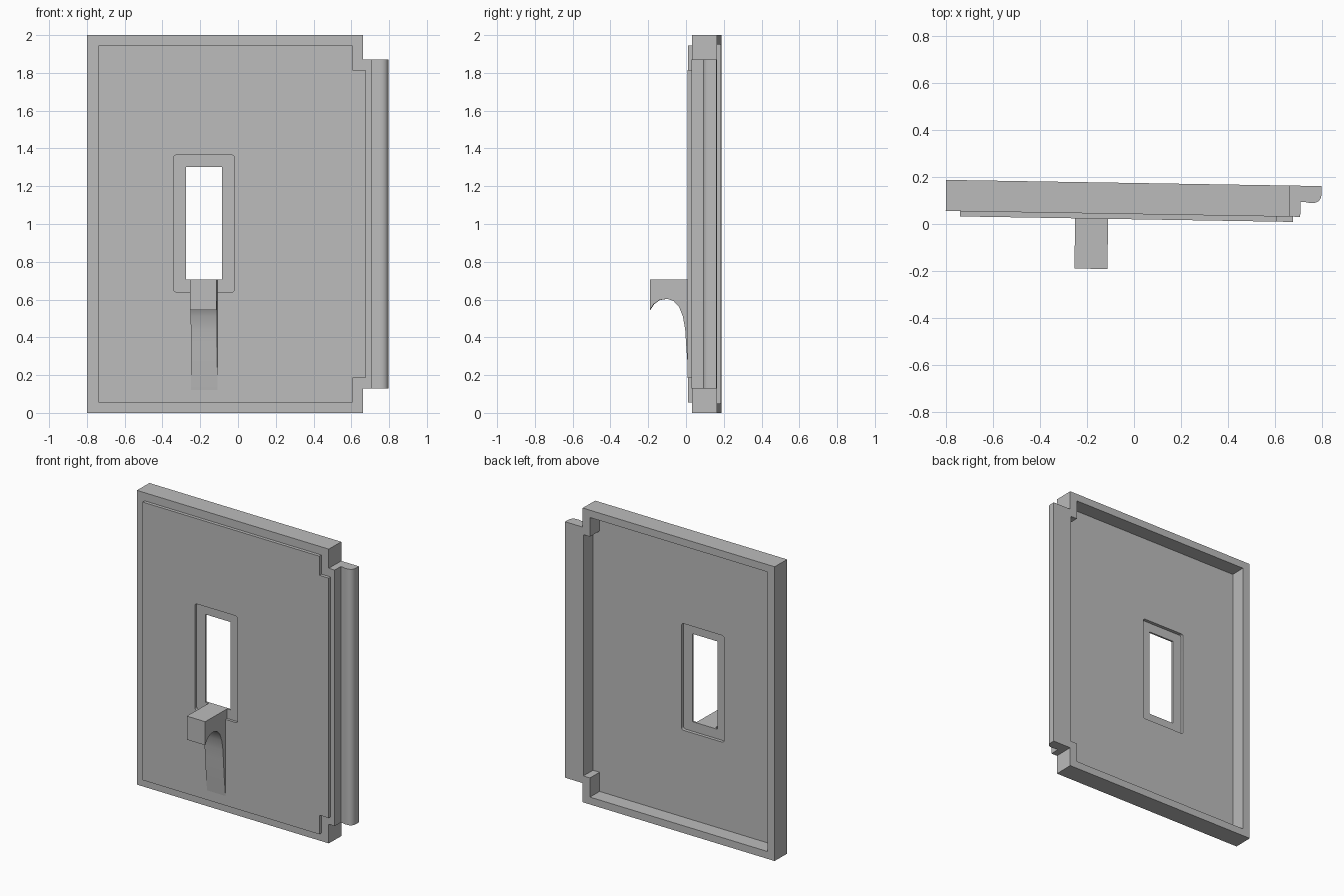
import bpy, bmesh, math
from mathutils import Matrix

if "Cube" in bpy.data.objects:
    bpy.data.objects.remove(bpy.data.objects["Cube"])

TILT = Matrix.Rotation(-0.0165, 4, 'Z')   # the panel is turned slightly

grey = bpy.data.materials.new("light grey")
grey.use_nodes = True
grey.diffuse_color = (0.5, 0.5, 0.5, 1)
grey.node_tree.nodes["Principled BSDF"].inputs["Base Color"].default_value = (0.5, 0.5, 0.5, 1)


def prism(name, points, place, lo, hi):
    """Extrude a 2D outline between lo and hi; place maps (a, b, depth) to xyz."""
    bm = bmesh.new()
    rings = [[bm.verts.new(place(a, b, d)) for a, b in points] for d in (lo, hi)]
    bm.faces.new(rings[0])
    bm.faces.new(rings[1][::-1])
    n = len(points)
    for i in range(n):
        j = (i + 1) % n
        bm.faces.new((rings[0][i], rings[1][i], rings[1][j], rings[0][j]))
    bmesh.ops.recalc_face_normals(bm, faces=bm.faces)
    mesh = bpy.data.meshes.new(name)
    bm.to_mesh(mesh)
    bm.free()
    mesh.materials.append(grey)
    obj = bpy.data.objects.new(name, mesh)
    bpy.context.collection.objects.link(obj)
    return obj


def facing(x, z, y):
    return (x, y, z)


def upright(x, y, z):
    return (x, y, z)


def sideways(y, z, x):
    return (x, y, z)


def stepped(x0, x1, x2, z0, z1):
    """Rectangle outline with both corners notched on the +x side."""
    return [(x0, z0), (x1, z0), (x1, z1), (x2, z1),
            (x2, 2 - z1), (x1, 2 - z1), (x1, 2 - z0), (x0, 2 - z0)]


def rounded(x0, x1, z0, z1, r, steps=4):
    """Rectangle outline with rounded corners."""
    corners = [(x1 - r, z1 - r), (x0 + r, z1 - r), (x0 + r, z0 + r), (x1 - r, z0 + r)]
    return [(cx + r * math.cos(a), cz + r * math.sin(a))
            for k, (cx, cz) in enumerate(corners)
            for a in [(k + s / steps) * math.pi / 2 for s in range(steps + 1)]]


def combine(target, other, operation):
    """Apply a boolean and remove the helper."""
    mod = target.modifiers.new(operation, 'BOOLEAN')
    mod.operation, mod.object, mod.solver = operation, other, 'EXACT'
    bpy.context.view_layer.objects.active = target
    bpy.ops.object.modifier_apply(modifier=mod.name)
    bpy.data.objects.remove(other)


# Panel: body with a raised front field
panel = prism("panel", stepped(-0.8, 0.66, 0.705, 0, 0.13), facing, 0.042, 0.174)
field = prism("raised_field", stepped(-0.74, 0.605, 0.675, 0.055, 0.185), facing, 0.02, 0.055)
combine(panel, field, 'UNION')

# Hollow back, window recesses on both sides and the window opening
frame = rounded(-0.342, -0.018, 0.64, 1.365, 0.016)
opening = [(-0.275, 0.705), (-0.085, 0.705), (-0.085, 1.302), (-0.275, 1.302)]
for label, outline, lo, hi in (
        ("back_cavity", stepped(-0.745, 0.605, 0.655, 0.05, 0.18), 0.072, 0.3),
        ("front_recess", frame, -0.1, 0.038),
        ("back_recess", frame, 0.05, 0.2),
        ("window_cutter", opening, -0.1, 0.3)):
    combine(panel, prism(label, outline, facing, lo, hi), 'DIFFERENCE')

# Side lip with a rounded front edge
lip_profile = [(0.7, 0.174), (0.7, 0.106), (0.722, 0.106), (0.745, 0.101), (0.765, 0.102),
               (0.78, 0.108), (0.79, 0.12), (0.794, 0.138), (0.794, 0.174)]
lip = prism("side_lip", lip_profile, upright, 0.13, 1.87)

# Hook below the window, with a curved underside fading into the panel
hook_profile = [(0.042, 0.1), (0.042, 0.705), (-0.193, 0.705), (-0.193, 0.545),
                (-0.173, 0.575), (-0.143, 0.597), (-0.103, 0.604), (-0.068, 0.593),
                (-0.038, 0.56), (-0.018, 0.51), (-0.006, 0.44), (-0.001, 0.36),
                (0.008, 0.24), (0.022, 0.1)]
hook = prism("hook", hook_profile, sideways, -0.25, -0.11)

for obj in (panel, lip, hook):
    obj.data.transform(TILT)
    bpy.ops.object.select_all(action='DESELECT')
    obj.select_set(True)
    bpy.context.view_layer.objects.active = obj
    bpy.ops.object.shade_smooth_by_angle(angle=math.radians(30))
